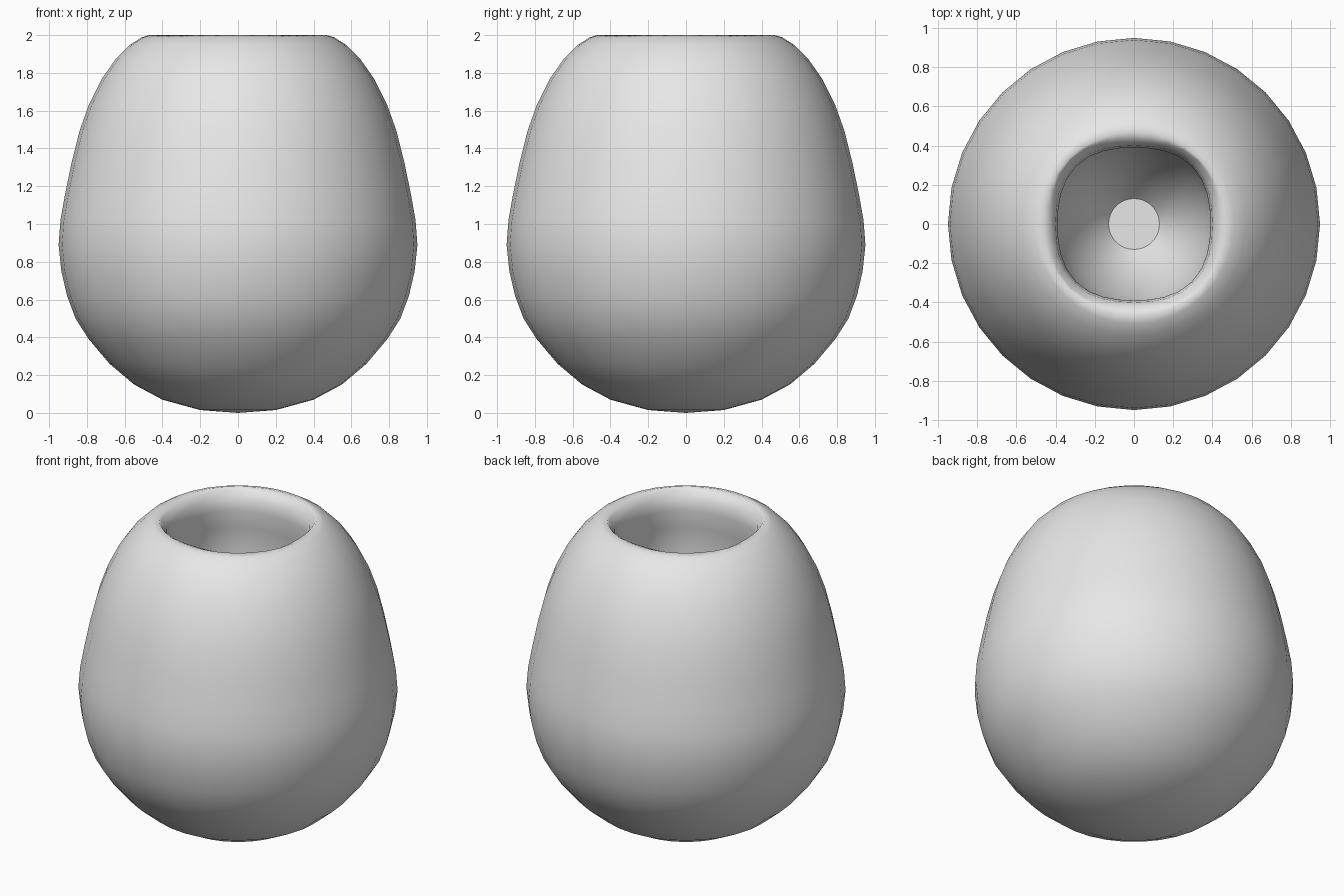
import bpy, bmesh, math

if "Cube" in bpy.data.objects:
    bpy.data.objects.remove(bpy.data.objects["Cube"])

SEGMENTS = 32

# Half profile (radius, height): rounded base, belly, shoulder, rim, inner wall, floor
OUTER = [(0.2, 0.015), (0.4, 0.07), (0.55, 0.15), (0.68, 0.26), (0.79, 0.39),
         (0.86, 0.5), (0.905, 0.62), (0.935, 0.75), (0.95, 0.89), (0.94, 1.02),
         (0.915, 1.16), (0.88, 1.33), (0.84, 1.49), (0.79, 1.63), (0.72, 1.77),
         (0.65, 1.87), (0.57, 1.95), (0.51, 1.988), (0.47, 2.0)]
INNER = [(0.43, 1.985), (0.4, 1.94), (0.39, 1.87), (0.41, 1.75), (0.43, 1.6),
         (0.43, 1.4), (0.41, 1.2), (0.37, 1.0), (0.29, 0.8), (0.2, 0.65),
         (0.13, 0.57)]


def ring(bm, radius, z, squareness=0.0):
    """A closed loop of vertices, optionally bulged toward its diagonals."""
    verts = []
    for i in range(SEGMENTS):
        a = 2 * math.pi * i / SEGMENTS
        r = radius * (1 + squareness * math.sin(2 * a) ** 2)
        verts.append(bm.verts.new((r * math.cos(a), r * math.sin(a), z)))
    return verts


def bridge(bm, low, high):
    for i in range(SEGMENTS):
        j = (i + 1) % SEGMENTS
        bm.faces.new((low[i], low[j], high[j], high[i]))


bm = bmesh.new()
rings = [ring(bm, r, z) for r, z in OUTER]
# The mouth is a slightly squared circle
rings += [ring(bm, r, z, 0.07 if z > 1.5 else 0.0) for r, z in INNER]
for low, high in zip(rings, rings[1:]):
    bridge(bm, low, high)

# Rounded underside closes on a pole
pole = bm.verts.new((0, 0, 0))
for i in range(SEGMENTS):
    bm.faces.new((pole, rings[0][(i + 1) % SEGMENTS], rings[0][i]))

# Flat floor of the cavity
floor = bm.faces.new(rings[-1])
bmesh.ops.recalc_face_normals(bm, faces=bm.faces)
for face in bm.faces:
    face.smooth = face is not floor
for edge in floor.edges:
    edge.smooth = False

mesh = bpy.data.meshes.new("vase_body")
bm.to_mesh(mesh)
bm.free()

clay = bpy.data.materials.new("plain grey")
clay.diffuse_color = (0.8, 0.8, 0.8, 1)
clay.use_nodes = True
clay.node_tree.nodes["Principled BSDF"].inputs["Base Color"].default_value = clay.diffuse_color
mesh.materials.append(clay)
vase = bpy.data.objects.new("vase_body", mesh)
bpy.context.collection.objects.link(vase)
